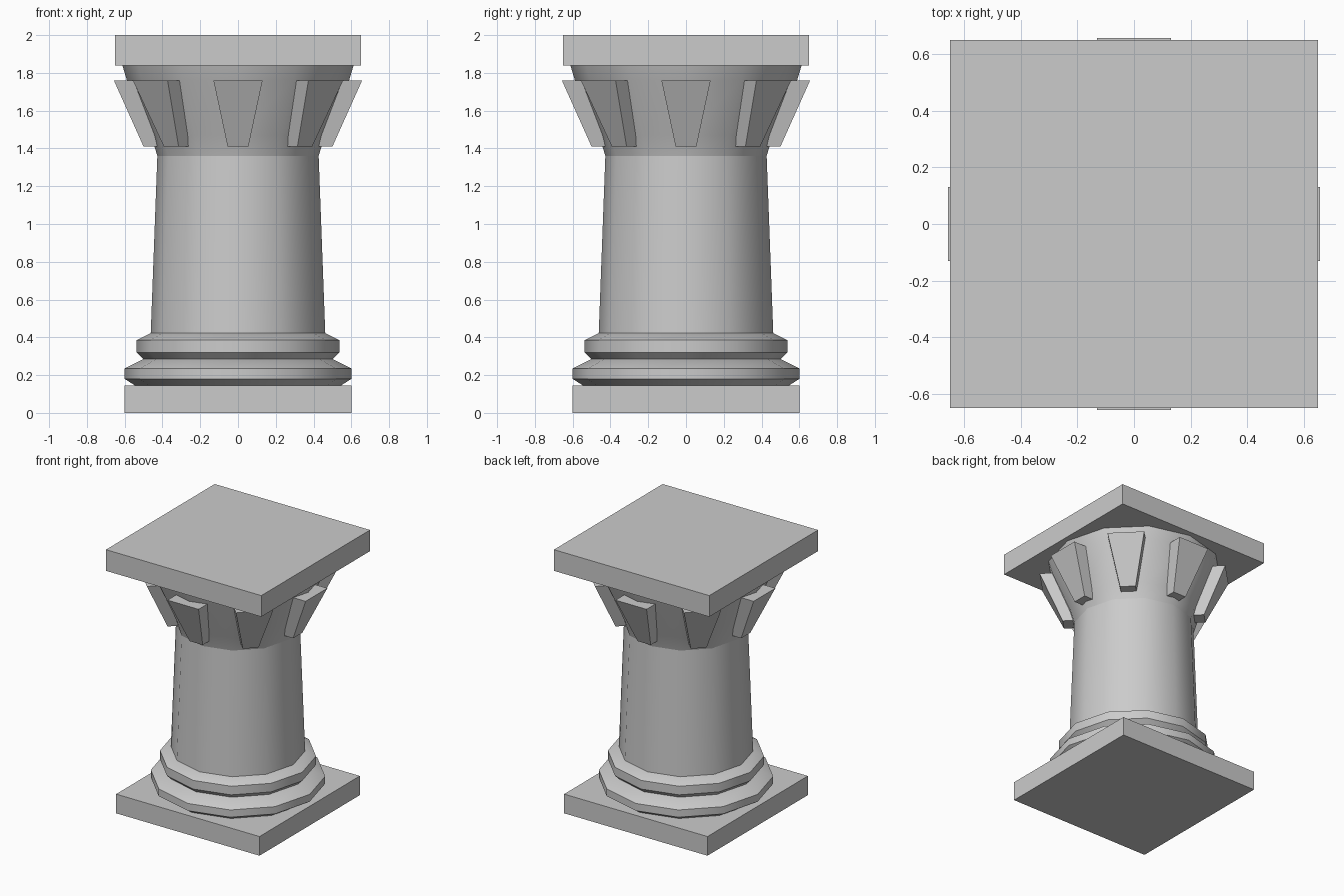
import bpy
import bmesh
from math import sin, cos, pi, radians
from mathutils import Matrix

SIDES = 12
PETALS = 8

cube = bpy.data.objects.get("Cube")
if cube:
    bpy.data.objects.remove(cube, do_unlink=True)

stone = bpy.data.materials.new("pale stone")
stone.use_nodes = True
GREY = (0.6, 0.6, 0.6, 1)
stone.diffuse_color = GREY
stone.node_tree.nodes["Principled BSDF"].inputs["Base Color"].default_value = GREY


def finish(name, bm, smooth=False):
    """Turn a bmesh into a named stone object."""
    bmesh.ops.recalc_face_normals(bm, faces=bm.faces)
    mesh = bpy.data.meshes.new(name)
    bm.to_mesh(mesh)
    bm.free()
    mesh.materials.append(stone)
    obj = bpy.data.objects.new(name, mesh)
    bpy.context.collection.objects.link(obj)
    if smooth:
        bpy.ops.object.select_all(action='DESELECT')
        obj.select_set(True)
        bpy.context.view_layer.objects.active = obj
        bpy.ops.object.shade_smooth_by_angle(angle=radians(32))
    return obj


def slab(name, half, bottom, top):
    """Square plate between two heights."""
    bm = bmesh.new()
    bmesh.ops.create_cube(bm, size=1)
    bmesh.ops.scale(bm, vec=(2 * half, 2 * half, top - bottom), verts=bm.verts)
    bmesh.ops.translate(bm, vec=(0, 0, (top + bottom) / 2), verts=bm.verts)
    return finish(name, bm)


def turned(name, profile):
    """Revolve (radius, height) points into a faceted, capped solid."""
    bm = bmesh.new()
    rings = [[bm.verts.new((r * cos(2 * pi * i / SIDES), r * sin(2 * pi * i / SIDES), z))
              for i in range(SIDES)] for r, z in profile]
    for low, high in zip(rings, rings[1:]):
        for i in range(SIDES):
            j = (i + 1) % SIDES
            bm.faces.new((low[i], low[j], high[j], high[i]))
    bm.faces.new(rings[0])
    bm.faces.new(rings[-1])
    return finish(name, bm, smooth=True)


def petal(name, angle):
    """Tapered block leaning outwards against the bell."""
    bm = bmesh.new()
    bmesh.ops.create_cube(bm, size=2)
    for v in bm.verts:
        upper, outer = v.co.z > 0, v.co.x > 0
        v.co.y *= 0.13 if upper else 0.055
        v.co.z = 1.76 if upper else 1.41
        if outer:
            v.co.x = 0.657 if upper else 0.5
        else:
            v.co.x = 0.5 if upper else 0.38
    bmesh.ops.transform(bm, matrix=Matrix.Rotation(angle, 4, 'Z'), verts=bm.verts)
    return finish(name, bm)


# Square plates at both ends
slab("plinth", 0.6, 0, 0.145)
slab("top_slab", 0.65, 1.84, 2)

# Turned base mouldings, tapering shaft and flared bell
turned("lower_moulding", [(0.545, 0.145), (0.6, 0.18), (0.6, 0.235), (0.5, 0.285)])
turned("upper_moulding", [(0.5, 0.285), (0.537, 0.32), (0.537, 0.385), (0.462, 0.422)])
turned("shaft", [(0.462, 0.422), (0.427, 1.36)])
turned("bell", [(0.427, 1.36), (0.46, 1.47), (0.588, 1.76), (0.612, 1.84)])

# Ring of petals around the bell
for k in range(PETALS):
    petal(f"petal_{k + 1}", 2 * pi * k / PETALS)
